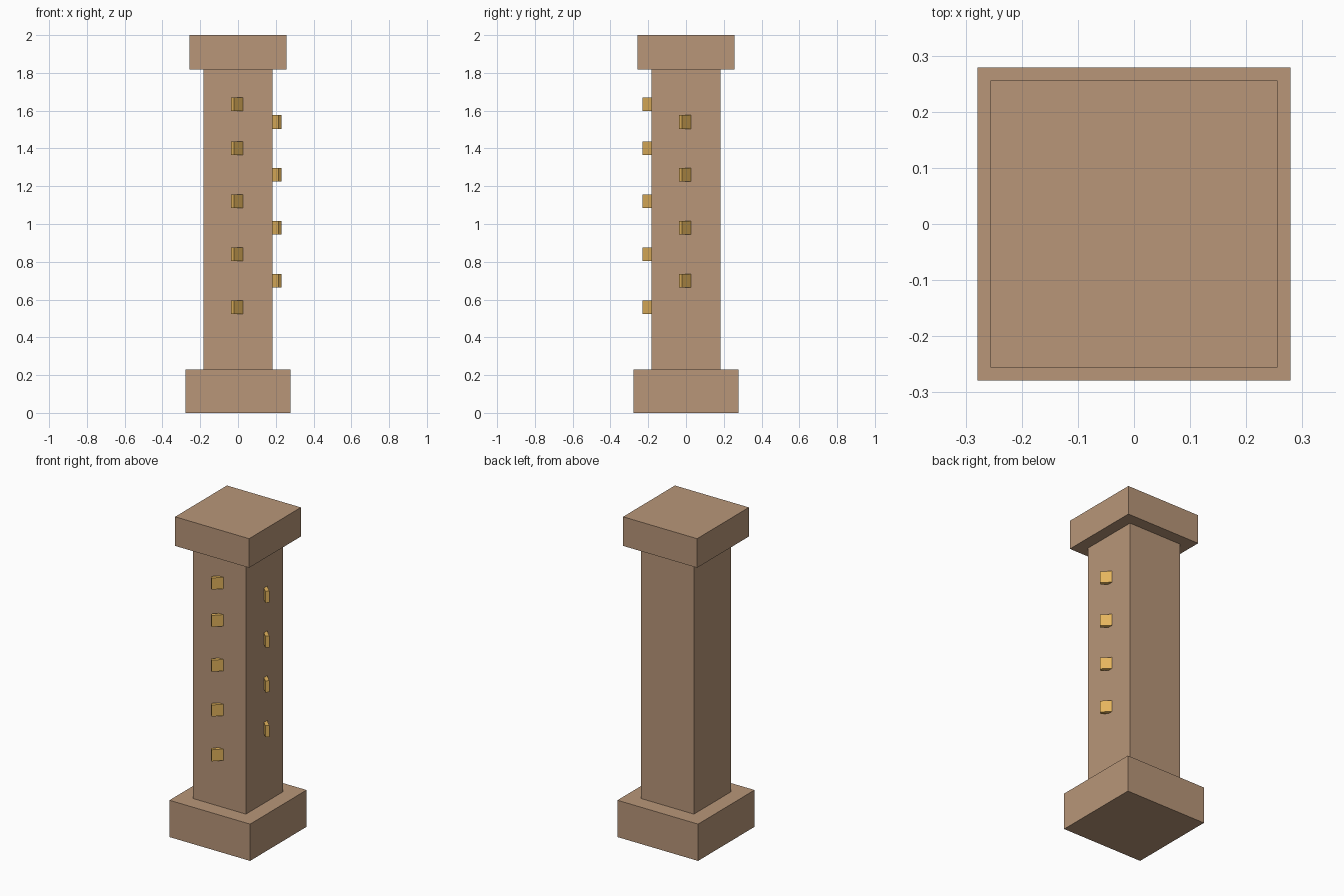
import bpy
from math import radians, sqrt
from mathutils import Matrix, Vector

cube = bpy.data.objects.get("Cube")
if cube:
    bpy.data.objects.remove(cube, do_unlink=True)


def make_material(name, color):
    mat = bpy.data.materials.new(name)
    mat.use_nodes = True
    mat.diffuse_color = color
    mat.node_tree.nodes["Principled BSDF"].inputs["Base Color"].default_value = color
    return mat


def box(name, center, size, mat, turn=0):
    bpy.ops.mesh.primitive_cube_add(size=1)
    obj = bpy.context.object
    obj.name = name
    obj.data.transform(Matrix.Diagonal((*size, 1)))
    obj.location = center
    obj.rotation_euler.z = turn
    obj.data.materials.append(mat)
    return obj


stone = make_material("tan stone", (0.48, 0.305, 0.19, 1))
gold = make_material("gold", (0.78, 0.46, 0.11, 1))

# Pillar: square plinth, shaft and cap
PLINTH_TOP, CAP_BOTTOM, HEIGHT = 0.23, 1.818, 2.0
for name, width, low, high in (
    ("plinth", 0.558, 0, PLINTH_TOP),
    ("shaft", 0.366, PLINTH_TOP, CAP_BOTTOM),
    ("cap", 0.512, CAP_BOTTOM, HEIGHT),
):
    box(name, (0, 0, (low + high) / 2), (width, width, high - low), stone)

# Thin plates set diagonally into the front and left walls
LENGTH, THICK, TALL = 0.08, 0.023, 0.072


def plate(name, end, inward, z):
    center = Vector(end) + Vector(inward).normalized() * LENGTH / 2
    turn = radians(45) if inward[0] > 0 else radians(135)
    box(name, (center.x, center.y, z), (LENGTH, THICK, TALL), gold, turn)


for i, z in enumerate((0.56, 0.84, 1.12, 1.40, 1.634)):
    plate(f"front_plate_{i + 1}", (-0.029, -0.223), (1, 1), z)
for i in range(4):
    plate(f"left_plate_{i + 1}", (0.223, -0.029), (-1, 1), 0.70 + 0.28 * i)
